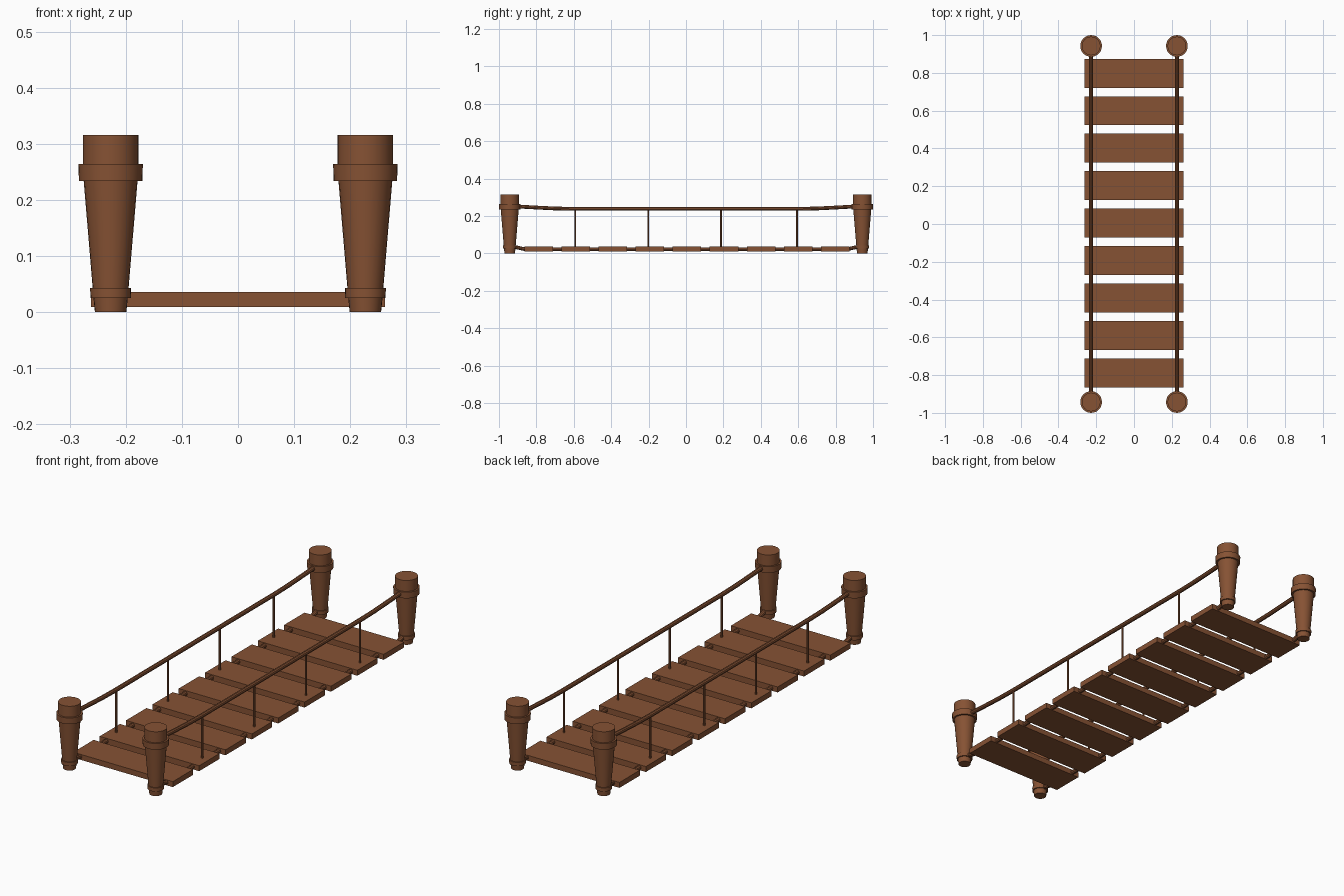
import bpy, bmesh, math

if "Cube" in bpy.data.objects:
    bpy.data.objects.remove(bpy.data.objects["Cube"])

wood = bpy.data.materials.new("brown_wood")
wood.diffuse_color = (0.24, 0.085, 0.034, 1)
wood.use_nodes = True
wood.node_tree.nodes["Principled BSDF"].inputs["Base Color"].default_value = wood.diffuse_color

PX, PY = 0.227, 0.9425


def finish(bm, name, smooth=False):
    bmesh.ops.recalc_face_normals(bm, faces=bm.faces)
    me = bpy.data.meshes.new(name)
    bm.to_mesh(me)
    bm.free()
    ob = bpy.data.objects.new(name, me)
    bpy.context.collection.objects.link(ob)
    me.materials.append(wood)
    if smooth:
        bpy.ops.object.select_all(action='DESELECT')
        ob.select_set(True)
        bpy.context.view_layer.objects.active = ob
        bpy.ops.object.shade_smooth_by_angle(angle=math.radians(35))
    return ob


def lathe(name, profile, x, y, sides=24):
    bm = bmesh.new()
    rings = [[bm.verts.new((x + r * math.cos(math.tau * i / sides),
                            y + r * math.sin(math.tau * i / sides), z))
              for i in range(sides)] for r, z in profile]
    for a, b in zip(rings, rings[1:]):
        for i in range(sides):
            j = (i + 1) % sides
            bm.faces.new((a[i], a[j], b[j], b[i]))
    bm.faces.new(rings[0])
    bm.faces.new(rings[-1])
    return finish(bm, name, True)


def rope(name, x, path, radius, sides=10):
    # tube along a path of (y, z) points, cross-section in the xz plane
    bm = bmesh.new()
    rings = [[bm.verts.new((x + radius * math.cos(math.tau * i / sides), y,
                            z + radius * math.sin(math.tau * i / sides)))
              for i in range(sides)] for y, z in path]
    for a, b in zip(rings, rings[1:]):
        for i in range(sides):
            j = (i + 1) % sides
            bm.faces.new((a[i], a[j], b[j], b[i]))
    bm.faces.new(rings[0])
    bm.faces.new(rings[-1])
    return finish(bm, name, True)


# Tapered end posts with a collar near the top and the foot
post = [(0.028, 0), (0.0305, 0.025), (0.036, 0.025), (0.0365, 0.043),
        (0.032, 0.043), (0.048, 0.234), (0.0565, 0.234), (0.0575, 0.264),
        (0.0495, 0.264), (0.0495, 0.316)]
# Half paths of the ropes, mirrored about the middle
rail = [(-0.935, 0.254), (-0.89, 0.25), (-0.80, 0.245), (-0.70, 0.240), (-0.60, 0.238)]
deck = [(-0.935, 0.040), (-0.905, 0.032), (-0.87, 0.024), (-0.80, 0.022)]


def mirrored(path):
    return path + [(-y, z) for y, z in reversed(path)]


for side, x in (("left", -PX), ("right", PX)):
    lathe(f"front_{side}_post", post, x, -PY)
    lathe(f"back_{side}_post", post, x, PY)
    rope(f"{side}_hand_rope", x, mirrored(rail), 0.0105)
    rope(f"{side}_deck_rope", x, mirrored(deck), 0.0105)
    # Thin hangers between the two ropes
    for i, y in enumerate((-0.592, -0.202, 0.187, 0.593)):
        lathe(f"{side}_hanger_{i + 1}", [(0.005, 0.022), (0.005, 0.238)], x, y, 8)

# Deck planks
for i in range(9):
    bm = bmesh.new()
    bmesh.ops.create_cube(bm, size=1)
    bmesh.ops.scale(bm, vec=(0.524, 0.153, 0.026), verts=bm.verts)
    bmesh.ops.translate(bm, vec=(0, 0.005 + 0.1982 * (i - 4), 0.0225), verts=bm.verts)
    finish(bm, f"plank_{i + 1}")
